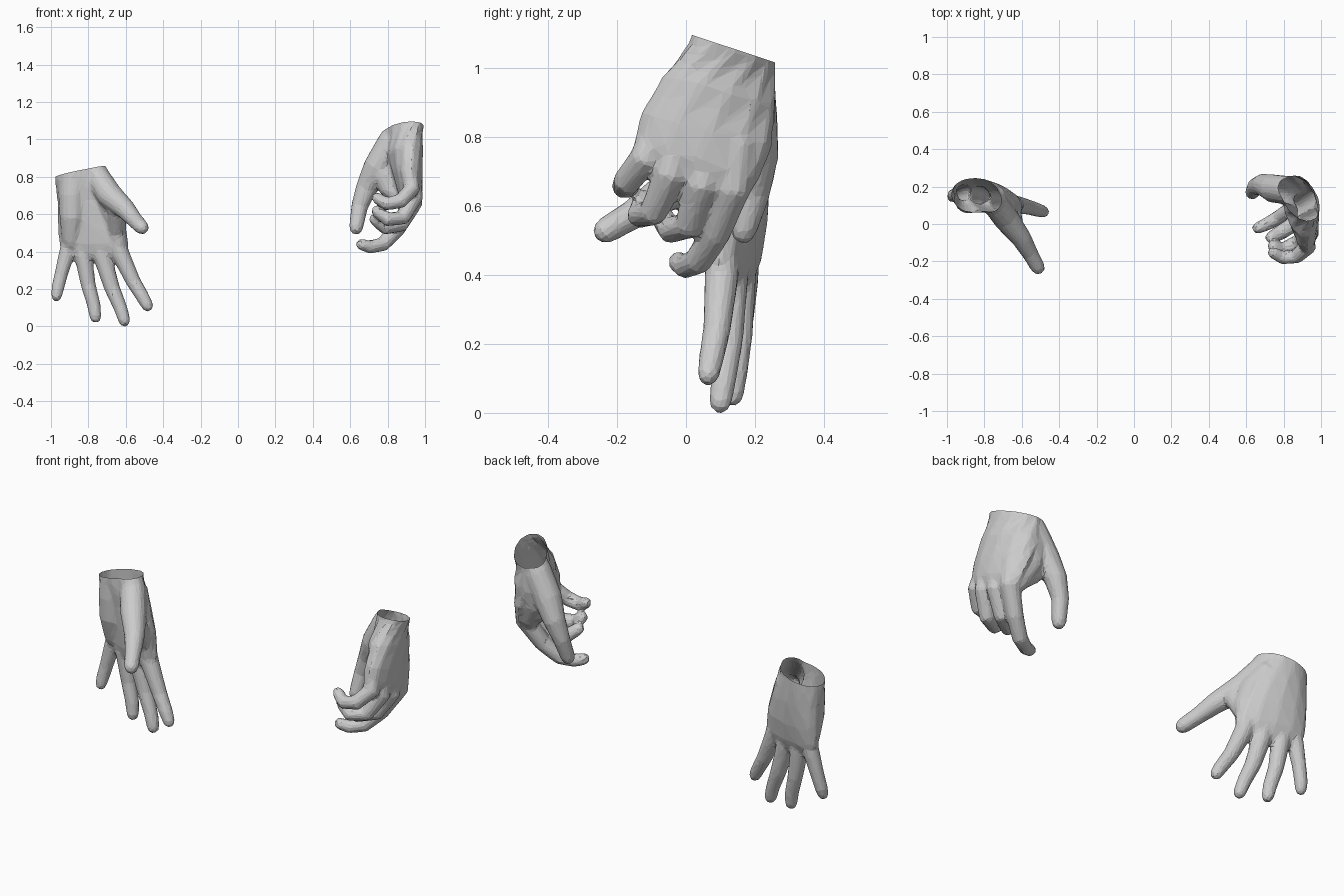
import bpy, bmesh
from math import cos, sin, pi
from mathutils import Vector as V

SIDES = 12


def skin(name, rings):
    """Closed tube object through a list of rings (each a list of points)."""
    bm = bmesh.new()
    loops = [[bm.verts.new(p) for p in r] for r in rings]
    for a, b in zip(loops, loops[1:]):
        for i in range(SIDES):
            j = (i + 1) % SIDES
            bm.faces.new((a[i], a[j], b[j], b[i]))
    bm.faces.new(loops[0][::-1])
    bm.faces.new(loops[-1])
    bmesh.ops.recalc_face_normals(bm, faces=bm.faces)
    me = bpy.data.meshes.new(name)
    bm.to_mesh(me)
    bm.free()
    ob = bpy.data.objects.new(name, me)
    bpy.context.collection.objects.link(ob)
    return ob


def ring(c, u, v):
    c, u, v = V(c), V(u), V(v)
    return [c + u * cos(2 * pi * i / SIDES) + v * sin(2 * pi * i / SIDES)
            for i in range(SIDES)]


def finger(path):
    """Tapered round tube with a rounded tip; path holds (x, y, z, radius)."""
    pts = [V(p[:3]) for p in path]
    rad = [p[3] for p in path]
    t = (pts[-1] - pts[-2]).normalized()
    pts += [pts[-1] + t * rad[-1] * 0.65, pts[-1] + t * rad[-1]]
    rad += [rad[-1] * 0.8, rad[-1] * 0.35]
    u = None
    rings = []
    for i, (p, r) in enumerate(zip(pts, rad)):
        d = (pts[min(i + 1, len(pts) - 1)] - pts[max(i - 1, 0)]).normalized()
        u = d.orthogonal() if u is None else u - d * u.dot(d)
        u.normalize()
        rings.append(ring(p, u * r, d.cross(u) * r))
    return skin("finger", rings)


def hand(name, palm, fingers, cut_co, cut_no):
    ob = skin(name, [ring(*s) for s in palm])
    parts = [finger(f) for f in fingers]
    # fuse into one skin, soften the joints, then reduce to low-poly facets
    for p in parts:
        m = ob.modifiers.new("join", 'BOOLEAN')
        m.operation, m.solver, m.object = 'UNION', 'EXACT', p
    m = ob.modifiers.new("fuse", 'REMESH')
    m.mode = 'VOXEL'
    m.voxel_size = 0.008
    m = ob.modifiers.new("soften", 'SMOOTH')
    m.factor, m.iterations = 0.5, 16
    m = ob.modifiers.new("facets", 'DECIMATE')
    m.ratio = 0.06
    dg = bpy.context.evaluated_depsgraph_get()
    final = bpy.data.meshes.new_from_object(ob.evaluated_get(dg))
    ob.modifiers.clear()
    for p in parts:
        bpy.data.objects.remove(p)
    # open the wrist
    bm = bmesh.new()
    bm.from_mesh(final)
    bmesh.ops.bisect_plane(bm, geom=bm.verts[:] + bm.edges[:] + bm.faces[:],
                           plane_co=cut_co, plane_no=cut_no, clear_outer=True)
    for f in bm.faces:
        f.smooth = False
    bm.to_mesh(final)
    bm.free()
    ob.data = final
    return ob


# open hand, fingers spread downwards, palm to the front
hand("open_hand",
     [((-.85, .155, .92), (.13, 0, .02), (.0, .092, 0)),
      ((-.848, .153, .80), (.132, -.005, .02), (.0, .094, 0)),
      ((-.81, .155, .68), (.158, -.03, 0), (.01, .085, 0)),
      ((-.785, .150, .55), (.18, -.043, 0), (.015, .075, 0)),
      ((-.77, .142, .44), (.188, -.048, 0), (.012, .06, 0)),
      ((-.765, .137, .385), (.165, -.04, 0), (.01, .042, 0)),
      ((-.765, .137, .36), (.12, -.03, 0), (.01, .025, 0))],
     [  # pinky, ring, middle, index
      [(-.87, .168, .55, .045), (-.915, .168, .39, .044), (-.945, .162, .28, .037),
       (-.965, .153, .20, .035), (-.97, .145, .165, .031)],
      [(-.82, .152, .52, .05), (-.828, .155, .38, .049), (-.80, .153, .22, .041),
       (-.77, .142, .11, .037), (-.762, .135, .052, .033)],
      [(-.74, .13, .52, .052), (-.727, .13, .38, .051), (-.675, .124, .21, .043),
       (-.625, .108, .09, .037), (-.608, .10, .033, .034)],
      [(-.675, .108, .52, .052), (-.63, .103, .39, .05), (-.56, .089, .24, .041),
       (-.505, .072, .15, .037), (-.485, .065, .112, .033)],
      # heel of the palm
      [(-.88, .145, .82, .08), (-.885, .132, .70, .077), (-.885, .13, .58, .07),
       (-.89, .15, .46, .052)],
      # thumb and its web
      [(-.79, .14, .88, .06), (-.745, .11, .79, .068), (-.685, .03, .70, .07),
       (-.60, -.08, .625, .055), (-.555, -.158, .572, .044), (-.515, -.23, .53, .04)],
      [(-.76, .15, .76, .07), (-.69, .09, .66, .065), (-.655, .09, .56, .058),
       (-.64, .10, .44, .048)],
      [(-.70, .06, .70, .06), (-.645, .01, .625, .055), (-.65, .08, .51, .045)]],
     (-.85, .155, .825), (-.2, .1, 1))

# relaxed hand, fingers curled inwards, back of the hand to the right
hand("curled_hand",
     [((.89, .138, 1.16), (-.085, .10, -.035), (.06, .065, -.02)),
      ((.89, .138, 1.05), (-.085, .105, -.035), (.062, .064, -.02)),
      ((.893, .095, .93), (-.045, .165, -.045), (.088, .035, 0)),
      ((.908, .06, .82), (-.02, .192, -.05), (.08, .01, 0)),
      ((.92, .03, .73), (-.005, .182, -.06), (.068, 0, 0)),
      ((.918, .015, .67), (0, .155, -.06), (.05, 0, 0)),
      ((.91, .01, .64), (0, .11, -.05), (.03, 0, 0))],
     [  # index, middle, ring, pinky
      [(.92, .15, .79, .055), (.925, .135, .65, .053), (.85, .085, .52, .045),
       (.775, .035, .44, .041), (.705, -.003, .424, .036), (.664, -.02, .437, .033)],
      [(.925, .06, .80, .05), (.937, .045, .66, .052), (.87, .01, .545, .044),
       (.785, -.045, .53, .041), (.735, -.07, .57, .034)],
      [(.93, -.03, .82, .048), (.942, -.045, .69, .05), (.88, -.095, .58, .042),
       (.80, -.135, .572, .039), (.745, -.12, .615, .033)],
      [(.91, -.08, .84, .046), (.93, -.12, .735, .046), (.87, -.172, .67, .041),
       (.795, -.18, .655, .037), (.745, -.155, .685, .032)],
      # thumb and its web
      [(.855, .175, 1.06, .06), (.82, .18, .98, .078), (.745, .19, .85, .077),
       (.688, .21, .74, .06), (.65, .20, .64, .046), (.632, .168, .53, .039)],
      [(.86, .18, 1.0, .07), (.83, .187, .88, .072), (.825, .178, .79, .066),
       (.88, .15, .68, .055)],
      [(.77, .17, .82, .06), (.80, .16, .74, .05), (.87, .15, .69, .05)]],
     (.89, .14, 1.055), (0, .33, 1))
